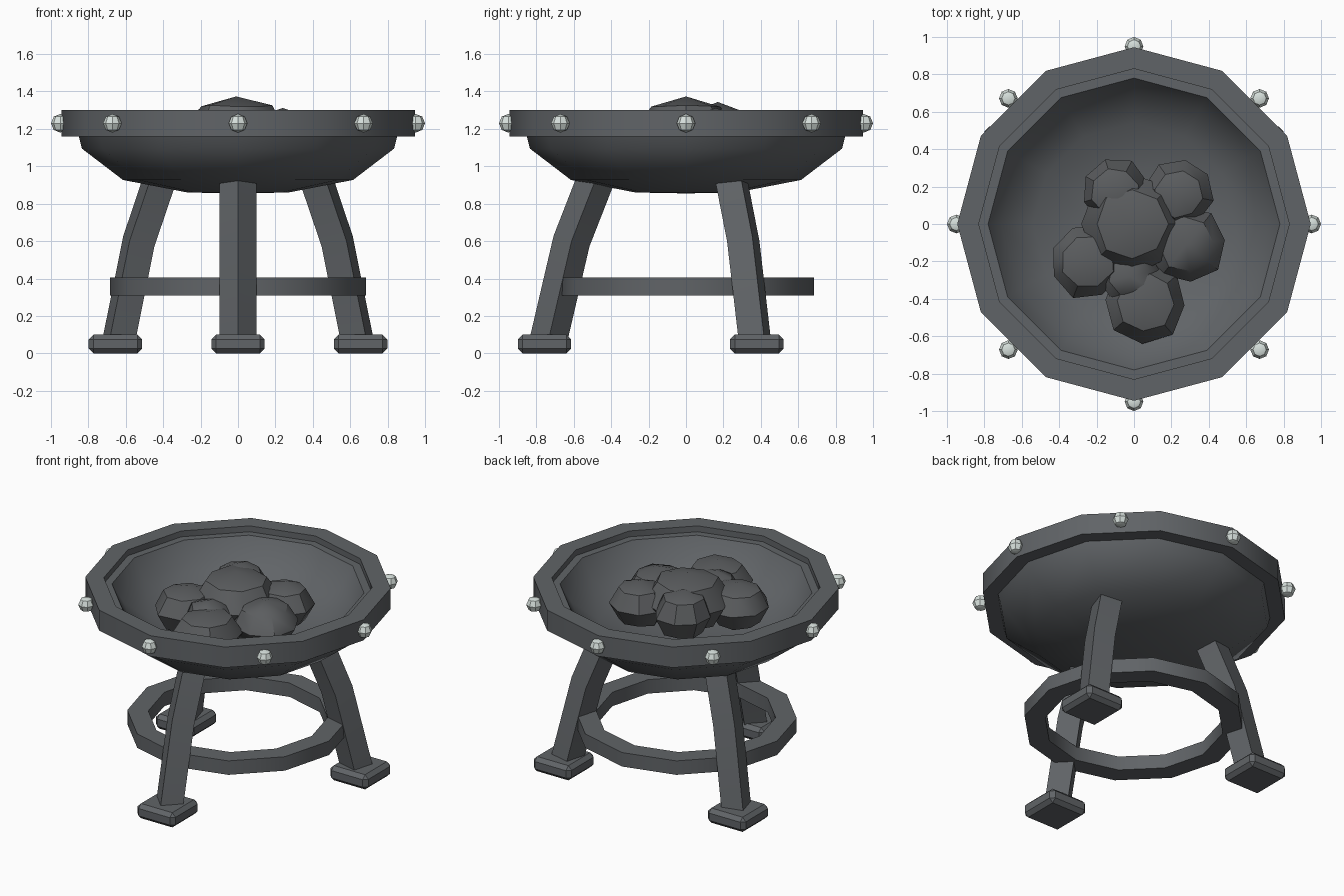
import bpy, bmesh, math, random
from mathutils import Vector, Matrix

if "Cube" in bpy.data.objects:
    bpy.data.objects.remove(bpy.data.objects["Cube"])

random.seed(4)

def material(name, rgb):
    m = bpy.data.materials.new(name)
    m.diffuse_color = (*rgb, 1)
    m.use_nodes = True
    m.node_tree.nodes["Principled BSDF"].inputs["Base Color"].default_value = m.diffuse_color
    return m

iron = material("dark iron", (0.118, 0.127, 0.136))
coal = material("charcoal", (0.105, 0.11, 0.115))
steel = material("pale steel", (0.68, 0.75, 0.72))

def finish(bm, name, mat, smooth=None):
    bmesh.ops.recalc_face_normals(bm, faces=bm.faces)
    me = bpy.data.meshes.new(name)
    bm.to_mesh(me)
    bm.free()
    ob = bpy.data.objects.new(name, me)
    bpy.context.collection.objects.link(ob)
    me.materials.append(mat)
    if smooth:
        bpy.ops.object.select_all(action='DESELECT')
        ob.select_set(True)
        bpy.context.view_layer.objects.active = ob
        bpy.ops.object.shade_smooth_by_angle(angle=math.radians(smooth))
    return ob

def lathe(name, profile, mat, closed=False, smooth=None, n=12):
    """Spin a (radius, z) profile around z with n sides."""
    bm = bmesh.new()
    rings = []
    for r, z in profile:
        if r == 0:
            rings.append([bm.verts.new((0, 0, z))] * n)
        else:
            rings.append([bm.verts.new((r * math.cos(math.tau * i / n),
                                        r * math.sin(math.tau * i / n), z)) for i in range(n)])
    pairs = list(zip(rings, rings[1:]))
    if closed:
        pairs.append((rings[-1], rings[0]))
    for a, b in pairs:
        for i in range(n):
            j = (i + 1) % n
            bm.faces.new(list(dict.fromkeys((a[i], a[j], b[j], b[i]))))
    return finish(bm, name, mat, smooth)

def band(name, r_in, r_out, z0, z1):
    lathe(name, [(r_in, z0), (r_out, z0), (r_out, z1), (r_in, z1)], iron, closed=True, smooth=35)

# Bowl, rim and lower brace ring
lathe("bowl", [(0, 0.855), (0.27, 0.86), (0.615, 0.927), (0.835, 1.095), (0.875, 1.26),
               (0.78, 1.26), (0.71, 1.14), (0.54, 1.025), (0.25, 0.97), (0, 0.96)],
      iron, smooth=50)
band("rim", 0.83, 0.945, 1.16, 1.30)
band("brace_ring", 0.555, 0.685, 0.31, 0.405)

# Three bent legs with a diamond section, each on a chamfered foot
path = [(0.745, 0.03), (0.612, 0.60), (0.485, 0.925)]
for k, deg in enumerate((-90, 30, 150)):
    spin = Matrix.Rotation(math.radians(deg), 4, 'Z')
    bm = bmesh.new()
    rings = []
    for i, (r, z) in enumerate(path):
        a, b = path[max(i - 1, 0)], path[min(i + 1, 2)]
        t = Vector((b[0] - a[0], 0, b[1] - a[1])).normalized()
        out, side = Vector((t.z, 0, -t.x)), Vector((0, 1, 0))
        rings.append([bm.verts.new(spin @ (Vector((r, 0, z)) + d * 0.1))
                      for d in (out, side, -out, -side)])
    for a, b in zip(rings, rings[1:]):
        for i in range(4):
            j = (i + 1) % 4
            bm.faces.new((a[i], a[j], b[j], b[i]))
    bm.faces.new(rings[0])
    bm.faces.new(rings[-1])
    finish(bm, f"leg_{k + 1}", iron, smooth=35)

    bm = bmesh.new()
    pos = spin @ Vector((0.757, 0, 0.05))
    bmesh.ops.create_cube(bm, size=1, matrix=Matrix.Translation(pos) @ Matrix.Diagonal((0.285, 0.285, 0.1, 1)))
    bmesh.ops.bevel(bm, geom=bm.edges[:], offset=0.025, segments=1, affect='EDGES')
    finish(bm, f"foot_{k + 1}", iron)

# Eight studs around the rim
for k in range(8):
    a = math.tau * k / 8
    bm = bmesh.new()
    bmesh.ops.create_uvsphere(bm, u_segments=8, v_segments=4, radius=0.05,
        matrix=Matrix.Translation((0.95 * math.cos(a), 0.95 * math.sin(a), 1.23)))
    finish(bm, f"stud_{k + 1}", steel, smooth=35)

# Heap of coals: x, y, z, width radius, height radius
lumps = [(-0.01, 0.00, 1.19, 0.265, 0.185), (-0.10, 0.17, 1.18, 0.18, 0.16),
         (0.24, 0.16, 1.16, 0.18, 0.15), (0.28, -0.11, 1.14, 0.205, 0.15),
         (-0.25, -0.20, 1.14, 0.20, 0.15), (0.06, -0.42, 1.13, 0.215, 0.15),
         (-0.02, -0.28, 1.15, 0.16, 0.13)]
for k, (x, y, z, r, h) in enumerate(lumps):
    bm = bmesh.new()
    bmesh.ops.create_uvsphere(bm, u_segments=8, v_segments=4, radius=1)
    for v in bm.verts:
        v.co *= random.uniform(0.97, 1.06)
    bm.transform(Matrix.Translation((x, y, z)) @ Matrix.Diagonal((r, r, h, 1))
                 @ Matrix.Rotation(0.3 * k, 4, 'Z'))
    finish(bm, f"coal_{k + 1}", coal, smooth=40)
